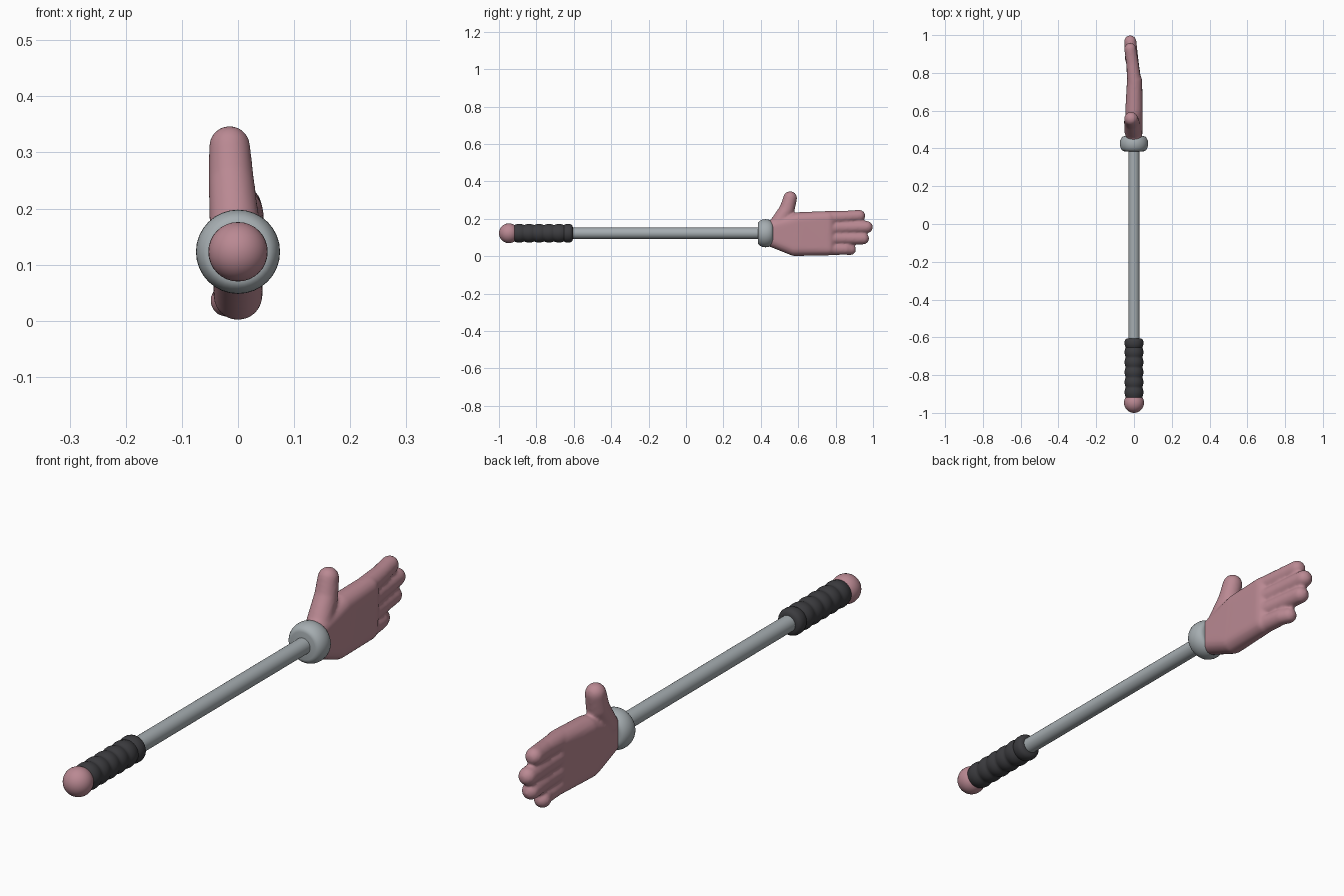
import bpy, bmesh, math
from mathutils import Vector, Matrix

if "Cube" in bpy.data.objects:
    bpy.data.objects.remove(bpy.data.objects["Cube"])

AXIS_Z = 0.123


def material(name, rgb):
    m = bpy.data.materials.new(name)
    m.use_nodes = True
    m.diffuse_color = (*rgb, 1)
    m.node_tree.nodes["Principled BSDF"].inputs["Base Color"].default_value = (*rgb, 1)
    return m


pink = material("dusty pink", (0.49, 0.25, 0.29))
steel = material("steel grey", (0.38, 0.42, 0.44))
rubber = material("dark rubber", (0.045, 0.045, 0.05))


def finish(name, bm, mat, angle=40):
    bmesh.ops.recalc_face_normals(bm, faces=bm.faces)
    mesh = bpy.data.meshes.new(name)
    bm.to_mesh(mesh)
    bm.free()
    mesh.materials.append(mat)
    obj = bpy.data.objects.new(name, mesh)
    bpy.context.collection.objects.link(obj)
    bpy.ops.object.select_all(action="DESELECT")
    obj.select_set(True)
    bpy.context.view_layer.objects.active = obj
    bpy.ops.object.shade_smooth_by_angle(angle=math.radians(angle))
    return obj


def lathe(name, profile, mat, sides=32):
    """Spin (y, radius) points round the long axis; the ends get flat caps."""
    bm = bmesh.new()
    rings = []
    for y, r in profile:
        turn = [2 * math.pi * i / sides for i in range(sides)]
        rings.append([bm.verts.new((r * math.cos(a), y, AXIS_Z + r * math.sin(a))) for a in turn])
    for a, b in zip(rings, rings[1:]):
        for i in range(sides):
            j = (i + 1) % sides
            bm.faces.new((a[i], a[j], b[j], b[i]))
    bm.faces.new(rings[0])
    bm.faces.new(rings[-1])
    return finish(name, bm, mat)


def add_hull(bm, balls):
    """Add the convex skin round balls given as (x, y, z, radius)."""
    part = bmesh.new()
    for x, y, z, r in balls:
        bmesh.ops.create_icosphere(part, subdivisions=3, radius=r,
                                   matrix=Matrix.Translation((x, y, z)))
    out = bmesh.ops.convex_hull(part, input=part.verts)
    inner = [g for g in out["geom_interior"] if isinstance(g, bmesh.types.BMVert)]
    bmesh.ops.delete(part, geom=inner, context="VERTS")
    mesh = bpy.data.meshes.new("temporary")
    part.to_mesh(mesh)
    part.free()
    bm.from_mesh(mesh)
    bpy.data.meshes.remove(mesh)


# Shaft and rounded collar
lathe("shaft", [(-0.63, 0.03), (0.42, 0.03)], steel, 24)
collar = [(0.425 + 0.04 * math.sin(t), 0.051 + 0.024 * math.cos(t))
          for t in [math.pi * (i / 12 - 0.5) for i in range(13)]]
lathe("collar", collar, steel)

# Ribbed grip: a long rounded end sleeve, then evenly spaced ribs
grip = [(-0.922, 0.042)]
ribs, start, pitch = 5, -0.918, 0.053
for k in range(ribs):
    for i in range(8):
        t = i / 8
        grip.append((start + (k + t) * pitch, 0.044 + 0.006 * math.sin(math.pi * t)))
grip += [(-0.653, 0.044), (-0.645, 0.048), (-0.635, 0.05), (-0.622, 0.05),
         (-0.613, 0.047), (-0.607, 0.04), (-0.605, 0.03)]
lathe("grip", grip, rubber)

# Ball on the handle end
bm = bmesh.new()
bmesh.ops.create_uvsphere(bm, u_segments=32, v_segments=16, radius=0.053,
                          matrix=Matrix.Translation((0, -0.947, AXIS_Z)))
finish("end_ball", bm, pink)

# Hand: wrist, palm, thumb and four fingers fused into one soft skin
bm = bmesh.new()
add_hull(bm, [(0, 0.44, 0.10, 0.043), (0, 0.44, 0.146, 0.043),
              (0, 0.58, 0.045, 0.044), (0, 0.60, 0.19, 0.046)])
add_hull(bm, [(0, 0.58, 0.045, 0.044), (0, 0.60, 0.19, 0.046),
              (0.003, 0.76, 0.042, 0.038), (0.003, 0.76, 0.202, 0.04)])
add_hull(bm, [(-0.006, 0.49, 0.17, 0.045), (-0.012, 0.54, 0.25, 0.041)])
add_hull(bm, [(-0.012, 0.54, 0.25, 0.041), (-0.015, 0.557, 0.311, 0.037)])
for tip_y, tip_z, root_z, r in [(0.96, 0.216, 0.205, 0.033), (1.0, 0.156, 0.150, 0.034),
                                (0.98, 0.095, 0.095, 0.033), (0.91, 0.036, 0.041, 0.031)]:
    root = (0.002, 0.75, root_z, r + 0.004)
    middle = (-0.008, 0.85, (root_z + tip_z) / 2, r)
    tip = (-0.02, tip_y - r, tip_z, r - 0.001)
    add_hull(bm, [root, middle])
    add_hull(bm, [middle, tip])
hand = finish("hand", bm, pink, 180)
remesh = hand.modifiers.new("fuse", "REMESH")
remesh.mode = "VOXEL"
remesh.voxel_size = 0.006
remesh.use_smooth_shade = True
smooth = hand.modifiers.new("soften", "SMOOTH")
smooth.factor = 0.5
smooth.iterations = 8
